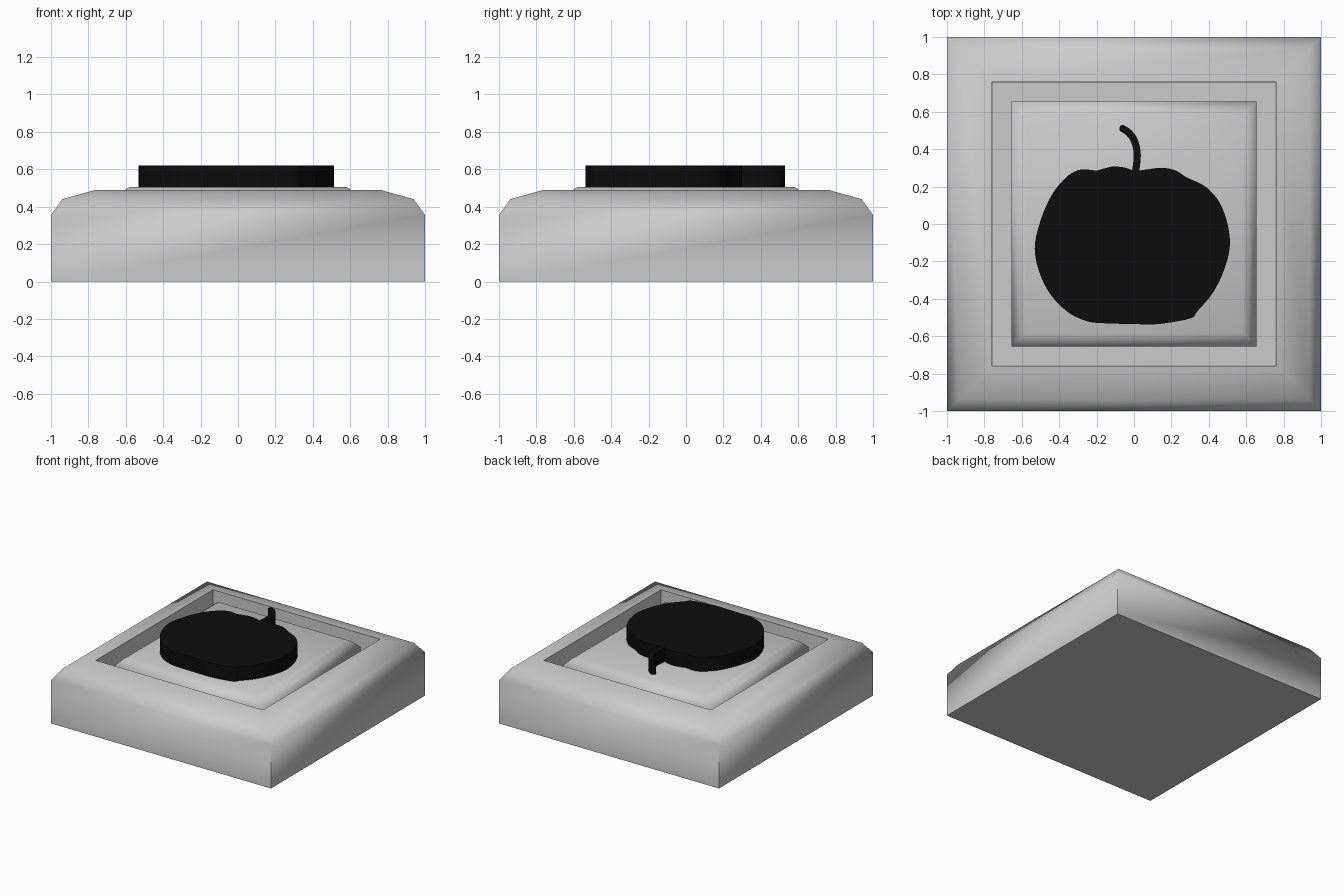
import bpy, bmesh, math
from mathutils import Vector

if "Cube" in bpy.data.objects:
    bpy.data.objects.remove(bpy.data.objects["Cube"])


def finish(name, bm, angle, mat=None):
    bmesh.ops.recalc_face_normals(bm, faces=bm.faces)
    me = bpy.data.meshes.new(name)
    bm.to_mesh(me)
    bm.free()
    ob = bpy.data.objects.new(name, me)
    bpy.context.collection.objects.link(ob)
    if mat:
        me.materials.append(mat)
    bpy.ops.object.select_all(action='DESELECT')
    ob.select_set(True)
    bpy.context.view_layer.objects.active = ob
    bpy.ops.object.shade_smooth_by_angle(angle=math.radians(angle))
    return ob


def square_loft(name, profile):
    """Stack of square rings (half size, height), capped at both ends."""
    bm = bmesh.new()
    rings = [[bm.verts.new((sx * h, sy * h, z))
              for sx, sy in ((-1, -1), (1, -1), (1, 1), (-1, 1))]
             for h, z in profile]
    for a, b in zip(rings, rings[1:]):
        for i in range(4):
            j = (i + 1) % 4
            bm.faces.new((a[i], a[j], b[j], b[i]))
    bm.faces.new(rings[0])
    bm.faces.new(rings[-1])
    return finish(name, bm, 80)


def spline(pts, closed, steps=5):
    """Catmull-Rom curve through 2D points."""
    p = [Vector(q) for q in pts]
    n = len(p)
    get = (lambda i: p[i % n]) if closed else (lambda i: p[max(0, min(n - 1, i))])
    out = []
    for i in range(n if closed else n - 1):
        a, b, c, d = (get(i + k) for k in (-1, 0, 1, 2))
        for s in range(steps):
            t = s / steps
            out.append(0.5 * (2 * b + (c - a) * t + (2 * a - 5 * b + 4 * c - d) * t * t
                              + (3 * b - a - 3 * c + d) * t ** 3))
    if not closed:
        out.append(p[-1])
    return out


def prism(name, outline, z0, z1, mat):
    bm = bmesh.new()
    face = bm.faces.new([bm.verts.new((p.x, p.y, z0)) for p in outline])
    ext = bmesh.ops.extrude_face_region(bm, geom=[face], use_keep_orig=True)
    top = [g for g in ext['geom'] if isinstance(g, bmesh.types.BMVert)]
    bmesh.ops.translate(bm, verts=top, vec=(0, 0, z1 - z0))
    bmesh.ops.triangulate(bm, faces=[f for f in bm.faces if len(f.verts) > 4])
    return finish(name, bm, 40, mat)


black = bpy.data.materials.new("black")
black.diffuse_color = (0.004, 0.004, 0.004, 1)
black.use_nodes = True
black.node_tree.nodes["Principled BSDF"].inputs["Base Color"].default_value = black.diffuse_color

# Chamfered square housing with a square recess
square_loft("base_housing", [(1, 0), (1, 0.355), (0.94, 0.44), (0.76, 0.49), (0.757, 0.25)])

# Raised plate standing in the recess
square_loft("button_plate", [(0.655, 0.25), (0.655, 0.44), (0.61, 0.488), (0.58, 0.505)])

# Fruit silhouette
fruit = [(-0.17, -0.53), (0.0, -0.535), (0.13, -0.535), (0.3, -0.505), (0.34, -0.465),
         (0.42, -0.37), (0.48, -0.25), (0.512, -0.12), (0.5, 0.0), (0.46, 0.11),
         (0.41, 0.175), (0.36, 0.213), (0.28, 0.25), (0.22, 0.287), (0.14, 0.3),
         (0.03, 0.286), (-0.01, 0.288), (-0.05, 0.302), (-0.11, 0.307), (-0.16, 0.297),
         (-0.2, 0.286), (-0.24, 0.29), (-0.29, 0.29), (-0.35, 0.26), (-0.42, 0.185),
         (-0.47, 0.095), (-0.505, 0.0), (-0.53, -0.11), (-0.52, -0.21), (-0.48, -0.32),
         (-0.42, -0.41), (-0.34, -0.48), (-0.25, -0.52)]
prism("fruit_relief", spline(fruit, True), 0.5, 0.62, black)

# Curved stem: ribbon along a path with a rounded tip
path = spline([(0.005, 0.26), (0.015, 0.33), (0.016, 0.39), (0.0, 0.45),
               (-0.028, 0.488), (-0.06, 0.51)], False)
left, right = [], []
r = 0.019
for i, p in enumerate(path):
    d = (path[min(i + 1, len(path) - 1)] - path[max(i - 1, 0)]).normalized()
    n = Vector((-d.y, d.x))
    left.append(p + n * r)
    right.append(p - n * r)
tip = [path[-1] + (d * math.sin(a) - n * math.cos(a)) * r
       for a in (math.pi * k / 8 for k in range(1, 8))]
prism("stem_relief", right + tip + left[::-1], 0.5, 0.62, black)
